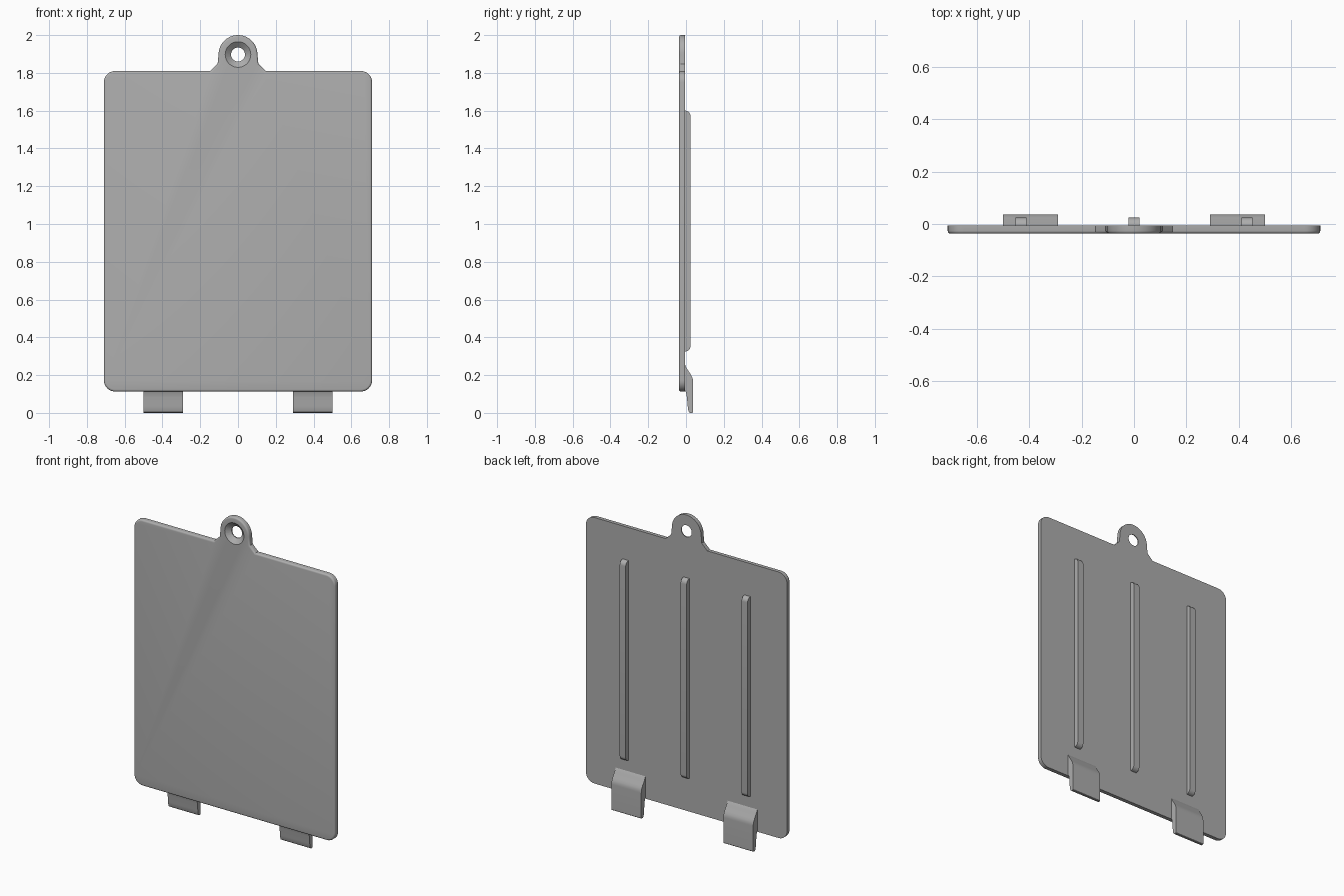
import bpy, bmesh, math
from mathutils import Vector

cube = bpy.data.objects.get("Cube")
if cube:
    bpy.data.objects.remove(cube)

grey = bpy.data.materials.new("plain grey")
grey.use_nodes = True
colour = (0.42, 0.42, 0.42, 1)
grey.diffuse_color = colour
grey.node_tree.nodes["Principled BSDF"].inputs["Base Color"].default_value = colour

FRONT, BACK = -0.037, -0.005
RIB_TOP, TAB_BACK = 0.024, 0.037
EAR_Z, EAR_R = 1.897, 0.103


def arc(cx, cz, r, start, end, steps):
    """Points along an arc, angles in degrees."""
    angles = [math.radians(start + (end - start) * i / steps) for i in range(steps + 1)]
    return [(cx + r * math.cos(a), cz + r * math.sin(a)) for a in angles]


def prism(name, points, axis, low, high, bevel_low=0):
    """Extrude a profile along axis y (x, z points) or x (y, z points)."""
    bm = bmesh.new()
    place = (lambda p, d: (p[0], d, p[1])) if axis == "y" else (lambda p, d: (d, p[0], p[1]))
    face = bm.faces.new([bm.verts.new(place(p, low)) for p in points])
    depth = Vector(place((0, 0), high - low))
    new = bmesh.ops.extrude_face_region(bm, geom=[face], use_keep_orig=True)["geom"]
    bmesh.ops.translate(bm, vec=depth, verts=[g for g in new if isinstance(g, bmesh.types.BMVert)])
    bmesh.ops.recalc_face_normals(bm, faces=bm.faces)
    if bevel_low:
        bmesh.ops.bevel(bm, geom=list(face.edges), offset=bevel_low, segments=4,
                        profile=0.5, affect="EDGES")
    mesh = bpy.data.meshes.new(name)
    bm.to_mesh(mesh)
    bm.free()
    mesh.materials.append(grey)
    obj = bpy.data.objects.new(name, mesh)
    bpy.context.collection.objects.link(obj)
    return obj


def smooth(obj):
    bpy.ops.object.select_all(action="DESELECT")
    obj.select_set(True)
    bpy.context.view_layer.objects.active = obj
    bpy.ops.object.shade_smooth_by_angle(angle=math.radians(32))


# Cover plate with rounded corners and a hanging ear
W, BOTTOM, TOP, R = 0.71, 0.113, 1.81, 0.06
outline = arc(-W + R, BOTTOM + R, R, 180, 270, 8)
outline += arc(W - R, BOTTOM + R, R, 270, 360, 8)
outline += arc(W - R, TOP - R, R, 0, 90, 8)
outline += [(0.147, TOP), (0.108, 1.848)]
outline += arc(0, EAR_Z, EAR_R, 0, 180, 32)
outline += [(-0.108, 1.848), (-0.147, TOP)]
outline += arc(-W + R, TOP - R, R, 90, 180, 8)
plate = prism("cover_plate", outline, "y", FRONT, BACK, 0.011)

# Countersunk screw hole through the ear
cutter = prism("hole_cutter", arc(0, EAR_Z, 0.037, 0, 352.5, 47), "y", FRONT, BACK + 0.02)
bm = bmesh.new()
bm.from_mesh(cutter.data)
front = min(bm.faces, key=lambda f: f.calc_center_median().y)
centre = Vector((0, 0, EAR_Z))
sink = bmesh.ops.extrude_face_region(bm, geom=[front])["geom"]
bmesh.ops.delete(bm, geom=[front], context="FACES_ONLY")
rim = [g for g in sink if isinstance(g, bmesh.types.BMVert)]
for v in bm.verts:
    if v.co.y < BACK and v not in rim:
        v.co.y = BACK - 0.006
for v in rim:
    v.co = centre + (v.co - centre) * (0.076 / 0.037)
    v.co.z = EAR_Z + (v.co.z - EAR_Z)
    v.co.y = FRONT - 0.007
bmesh.ops.recalc_face_normals(bm, faces=bm.faces)
bm.to_mesh(cutter.data)
bm.free()
cutter.hide_render = True
smooth(plate)
boolean = plate.modifiers.new("screw_hole", "BOOLEAN")
boolean.operation = "DIFFERENCE"
boolean.solver = "EXACT"
boolean.object = cutter
bpy.ops.object.modifier_apply(modifier=boolean.name)
bpy.data.objects.remove(cutter)
smooth(plate)

# Three stiffening ribs on the back, with rounded ends
r = RIB_TOP - BACK
rib = [(BACK - 0.004, 0.325)] + arc(BACK, 0.325 + r, r, -90, 0, 8)
rib += arc(BACK, 1.6 - r, r, 0, 90, 8) + [(BACK - 0.004, 1.6)]
for name, x in (("right_rib", -0.43), ("middle_rib", 0), ("left_rib", 0.43)):
    smooth(prism(name, rib, "x", x - 0.021, x + 0.021))

# Two hooked tabs at the lower edge
tab = [(-0.012, 0.262), (-0.005, 0.255), (0.004, 0.235), (0.024, 0.205), (0.032, 0.19),
       (0.036, 0.178), (TAB_BACK, 0.165), (TAB_BACK, 0.003), (0.034, 0),
       (0.022, 0), (0.016, 0.004), (0.012, 0.014), (0.009, 0.035),
       (0.005, 0.08), (0.001, 0.105), (-0.005, 0.118), (-0.012, 0.122)]
for name, x in (("right_tab", -0.395), ("left_tab", 0.395)):
    smooth(prism(name, tab, "x", x - 0.105, x + 0.105))
